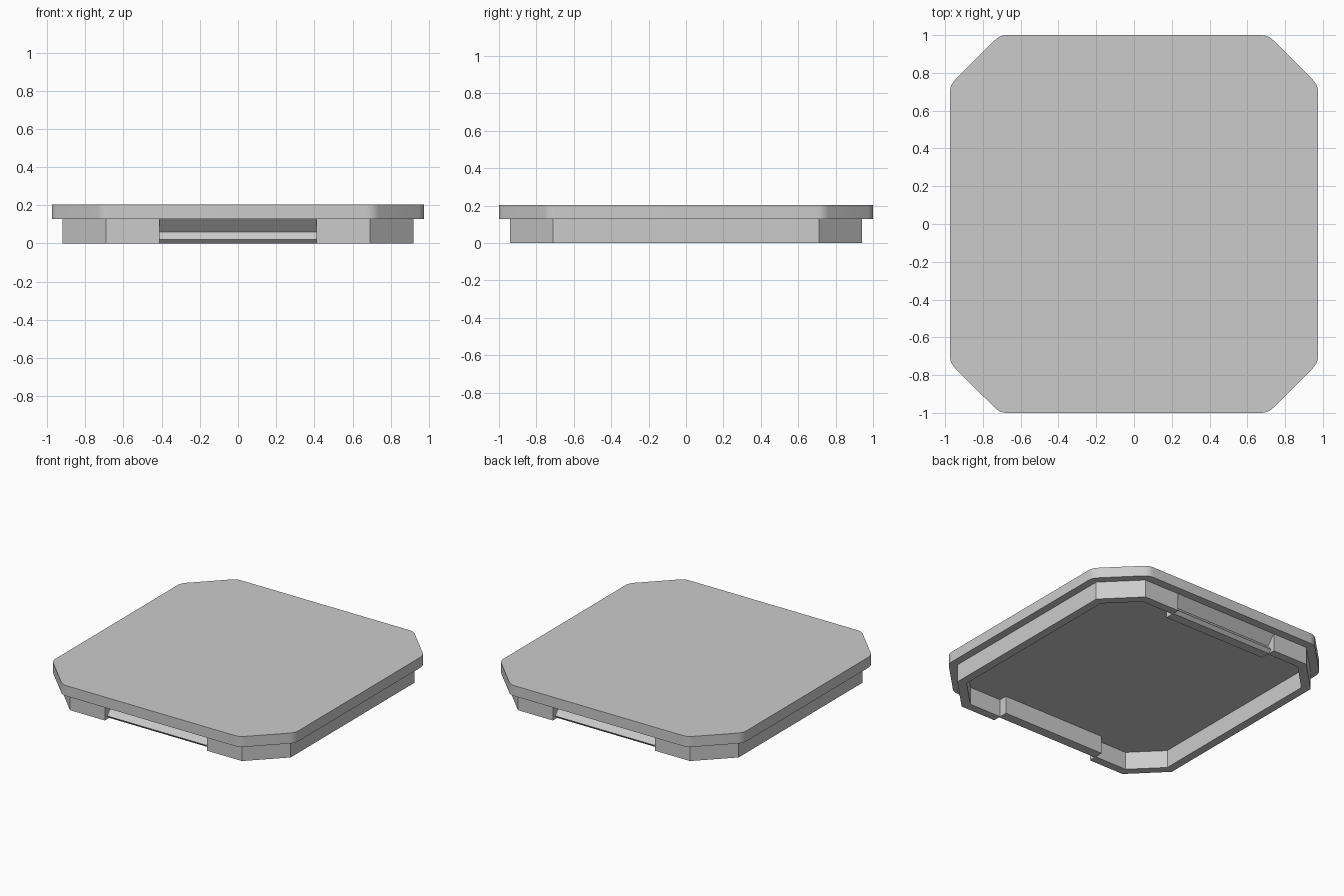
import bpy, bmesh, math
from mathutils import Vector

cube = bpy.data.objects.get("Cube")
if cube:
    bpy.data.objects.remove(cube, do_unlink=True)

grey = bpy.data.materials.new("light_grey")
grey.use_nodes = True
COLOR = (0.6, 0.6, 0.6, 1)
grey.diffuse_color = COLOR
grey.node_tree.nodes["Principled BSDF"].inputs["Base Color"].default_value = COLOR

TOP, SEAT = 0.204, 0.128   # lid top and lid underside
NOTCH = 0.41               # half width of each clip opening


def prism(name, points, offset):
    """Extrude a flat outline of 3D points by an offset vector."""
    bm = bmesh.new()
    face = bm.faces.new([bm.verts.new(p) for p in points])
    new = bmesh.ops.extrude_face_region(bm, geom=[face])["geom"]
    moved = [v for v in new if isinstance(v, bmesh.types.BMVert)]
    bmesh.ops.translate(bm, verts=moved, vec=offset)
    bmesh.ops.recalc_face_normals(bm, faces=bm.faces)
    mesh = bpy.data.meshes.new(name)
    bm.to_mesh(mesh)
    bm.free()
    mesh.materials.append(grey)
    obj = bpy.data.objects.new(name, mesh)
    bpy.context.collection.objects.link(obj)
    return obj


def octagon(hx, hy, diag):
    """Rectangle with 45 degree corners lying on |x| + |y| = diag."""
    a, b = diag - hy, diag - hx
    return [Vector(p) for p in ((a, -hy), (hx, -b), (hx, b), (a, hy),
                                (-a, hy), (-hx, b), (-hx, -b), (-a, -hy))]


def rounded(points, radius, steps=6):
    """Replace every corner with a tangent arc."""
    out = []
    for i, p in enumerate(points):
        d0 = (points[i - 1] - p).normalized()
        d1 = (points[(i + 1) % len(points)] - p).normalized()
        half = d0.angle(d1) / 2
        centre = p + (d0 + d1).normalized() * radius / math.sin(half)
        start = p + d0 * radius / math.tan(half) - centre
        sweep = math.pi - 2 * half
        for k in range(steps + 1):
            t = sweep * k / steps
            c, s = math.cos(t), math.sin(t)
            out.append(centre + Vector((start.x * c - start.y * s,
                                        start.x * s + start.y * c)))
    return out


# Lid plate with softened corners
plate = [(p.x, p.y, SEAT) for p in rounded(octagon(0.975, 1.0, 1.71), 0.09)]
lid = prism("lid_plate", plate, (0, 0, TOP - SEAT))
bpy.context.view_layer.objects.active = lid
lid.select_set(True)
bpy.ops.object.shade_smooth_by_angle(angle=math.radians(30))
lid.select_set(False)

# Lower rim: one C-shaped half per side, open at the clips
outer = octagon(0.92, 0.94, 1.63)[:4]
inner = octagon(0.86, 0.88, 1.545)[:4]
half_rim = ([Vector((NOTCH, -0.94))] + outer + [Vector((NOTCH, 0.94))]
            + [Vector((NOTCH, 0.88))] + inner[::-1] + [Vector((NOTCH, -0.88))])
for side, name in ((1, "left_rim"), (-1, "right_rim")):
    prism(name, [(side * p.x, p.y, 0) for p in half_rim], (0, 0, SEAT))

# Snap clips: undercut wall with a nose near the bottom
clip = [(0.94, SEAT), (0.88, 0.06), (0.912, 0.022), (0.89, 0),
        (0.82, 0), (0.82, SEAT)]
for side, name in ((-1, "front_clip"), (1, "back_clip")):
    prism(name, [(-NOTCH, side * y, z) for y, z in clip], (2 * NOTCH, 0, 0))
